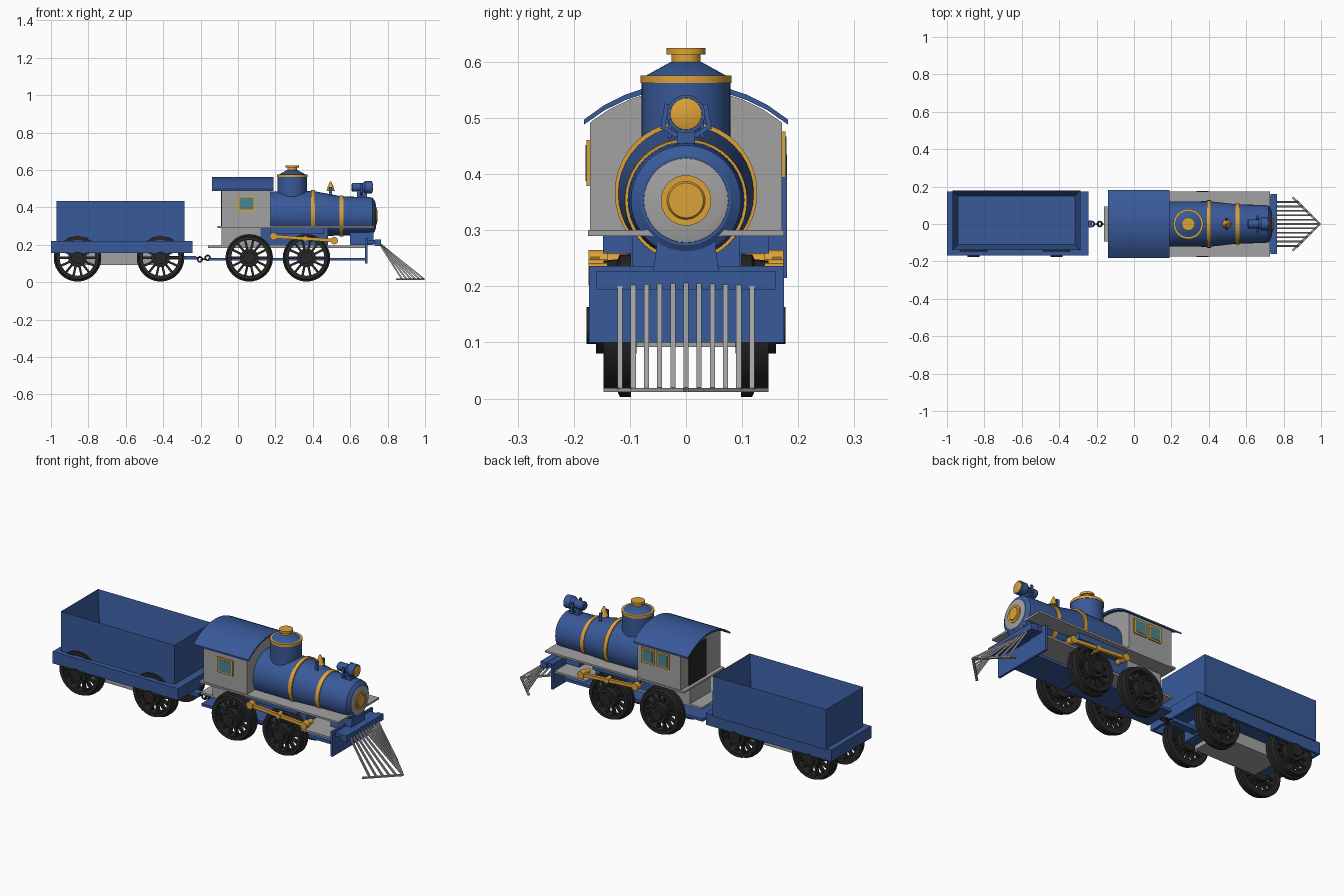
import bpy, bmesh, math
from mathutils import Vector, Matrix

if "Cube" in bpy.data.objects:
    bpy.data.objects.remove(bpy.data.objects["Cube"])


def colour(name, rgb):
    m = bpy.data.materials.new(name)
    m.diffuse_color = (*rgb, 1)
    m.use_nodes = True
    m.node_tree.nodes["Principled BSDF"].inputs["Base Color"].default_value = m.diffuse_color
    return m


BLUE = colour("blue", (0.04, 0.10, 0.32))
GOLD = colour("gold", (0.72, 0.36, 0.04))
GREY = colour("grey", (0.36, 0.36, 0.36))
BLACK = colour("black", (0.02, 0.02, 0.02))
GLASS = colour("teal glass", (0.07, 0.24, 0.28))


def finish(bm, name, mat):
    bmesh.ops.recalc_face_normals(bm, faces=bm.faces[:])
    me = bpy.data.meshes.new(name)
    bm.to_mesh(me)
    bm.free()
    me.materials.append(mat)
    me.polygons.foreach_set("use_smooth", [True] * len(me.polygons))
    me.set_sharp_from_angle(angle=math.radians(32))
    ob = bpy.data.objects.new(name, me)
    bpy.context.collection.objects.link(ob)
    return ob


def add_box(bm, x, y, z):
    m = Matrix.Translation(((x[0] + x[1]) / 2, (y[0] + y[1]) / 2, (z[0] + z[1]) / 2))
    m = m @ Matrix.Diagonal((x[1] - x[0], y[1] - y[0], z[1] - z[0], 1))
    return bmesh.ops.create_cube(bm, size=1, matrix=m)["verts"]


def box(name, mat, *extents):
    bm = bmesh.new()
    for e in extents:
        add_box(bm, *e)
    return finish(bm, name, mat)


def add_lathe(bm, axis, rings, c, n=32, closed=False):
    """Rings are (position along axis, radius, optional rise)."""
    loops = []
    for ring in rings:
        t, r = ring[:2]
        rise = ring[2] if len(ring) > 2 else 0
        loop = []
        for i in range(n):
            a = 2 * math.pi * i / n
            u, v = r * math.cos(a), r * math.sin(a)
            p = {"x": (t, u, v), "y": (u, t, v), "z": (u, v, t)}[axis]
            loop.append(bm.verts.new(Vector(p) + Vector(c) + Vector((0, 0, rise))))
        loops.append(loop)
    pairs = list(zip(loops, loops[1:]))
    if closed:
        pairs.append((loops[-1], loops[0]))
    else:
        bm.faces.new(loops[0])
        bm.faces.new(loops[-1])
    for a, b in pairs:
        for i in range(n):
            j = (i + 1) % n
            bm.faces.new((a[i], a[j], b[j], b[i]))


def lathe(name, mat, axis, rings, c, n=32, closed=False):
    bm = bmesh.new()
    add_lathe(bm, axis, rings, c, n, closed)
    return finish(bm, name, mat)


def add_bar(bm, a, b, w, h):
    a, b = Vector(a), Vector(b)
    d = b - a
    m = Matrix.Translation((a + b) / 2) @ d.to_track_quat("X", "Z").to_matrix().to_4x4()
    bmesh.ops.create_cube(bm, size=1, matrix=m @ Matrix.Diagonal((d.length, w, h, 1)))


def prism(name, mat, pts, x0, x1):
    bm = bmesh.new()
    f = bm.faces.new([bm.verts.new((x0, y, z)) for y, z in pts])
    top = bmesh.ops.extrude_face_region(bm, geom=[f])["geom"]
    vs = [v for v in top if isinstance(v, bmesh.types.BMVert)]
    bmesh.ops.translate(bm, vec=(x1 - x0, 0, 0), verts=vs)
    return finish(bm, name, mat)


def wheel(name, x, side):
    """Spoked wheel with flange, hub and axle cap."""
    bm = bmesh.new()
    c = (x, 0, 0.13)
    s = side
    add_lathe(bm, "y", [(s * .098, .127), (s * .118, .127), (s * .122, .118), (s * .147, .116),
                        (s * .147, .096), (s * .098, .096)], c, 32, True)
    add_lathe(bm, "y", [(s * .088, .05), (s * .16, .05), (s * .16, .033), (s * .177, .033)], c, 20)
    for i in range(14):
        a = 2 * math.pi * i / 14
        d = Vector((math.cos(a), 0, math.sin(a)))
        p = Vector((x, s * .122, .13))
        add_bar(bm, p + d * .04, p + d * .1, .018, .012)
    finish(bm, name, BLACK)


# Wheels and axles
for label, xs in (("tender", (-0.858, -0.414)), ("engine", (0.06, 0.366))):
    for k, x in enumerate(xs):
        for side, sn in ((-1, "right"), (1, "left")):
            wheel(f"{label}_wheel_{sn}_{k}", x, side)
        lathe(f"{label}_axle_{k}", BLACK, "y", [(-.09, .016), (.09, .016)], (x, 0, .13), 12)

# Tender: hollow bin on a skirted base
bm = bmesh.new()
add_box(bm, (-.97, -.286), (-.14, .18), (.215, .435))
top = max(bm.faces, key=lambda f: f.calc_center_median().z)
bmesh.ops.inset_region(bm, faces=[top], thickness=.042)
bmesh.ops.translate(bm, vec=(0, 0, -.17), verts=top.verts[:])
finish(bm, "tender_bin", BLUE)
box("tender_base", BLUE,
    ((-1, -.243), (-.168, .174), (.205, .22)),
    ((-1, -.243), (-.168, -.155), (.155, .215)), ((-1, -.243), (.161, .174), (.155, .215)),
    ((-1, -.985), (-.168, .174), (.155, .215)), ((-.258, -.243), (-.168, .174), (.155, .215)))
box("tender_bolsters", BLUE, *[((x - .03, x + .03), (-.085, .085), (.11, .21)) for x in (-.858, -.414)])
box("tender_underframe", GREY, ((-.82, -.45), (-.09, .09), (.092, .155)))
box("tender_drawbar", BLUE, ((-.4, -.225), (-.02, .02), (.12, .14)))

# Coupling chain
for i in range(4):
    bpy.ops.mesh.primitive_torus_add(major_radius=.013, minor_radius=.0045, major_segments=12,
                                     minor_segments=6, location=(-.225 + i * .021, 0, .13 - .008 * (i in (1, 2))),
                                     rotation=(math.pi / 2 * (i % 2), 0, 0))
    bpy.context.object.name = f"chain_link_{i}"
    bpy.context.object.data.materials.append(BLACK)

# Engine frame
box("engine_frame", BLUE, ((-.16, .69), (-.085, .085), (.115, .13)))
box("frame_deck", GREY, ((-.16, .69), (-.093, .093), (.184, .195)), ((.49, .68), (-.16, .16), (.184, .195)))
box("running_board", GREY, ((-.11, .728), (-.175, .175), (.29, .3)))
box("cab_underframe", GREY, ((-.088, .16), (-.093, .093), (.195, .29)))
box("firebox", BLUE, ((.12, .48), (-.095, .095), (.195, .29)), ((.17, .46), (-.148, .148), (.258, .29)))
box("front_plate", BLUE, ((.68, .692), (-.173, .175), (.1, .236)))
box("front_deck", BLUE, ((.69, .74), (-.15, .15), (.205, .225)))
box("buffer_beam", BLUE, ((.73, .765), (-.16, .16), (.194, .227)))
prism("smokebox_saddle", BLUE, [(-.062, .2), (.062, .2), (.05, .29), (-.05, .29)], .6, .725)

# Boiler, bands and front door
boiler = [(.17, .12, .365), (.4, .122, .366), (.56, .104, .354), (.7, .102, .353),
          (.72, .098, .353), (.732, .08, .353)]
lathe("boiler", BLUE, "x", boiler, (0, 0, 0), 40)
lathe("boiler_band_rear", GOLD, "x", [(.39, .127, .367), (.411, .127, .367)], (0, 0, 0), 40)
lathe("boiler_band_front", GOLD, "x", [(.542, .11, .354), (.563, .109, .353)], (0, 0, 0), 40)
lathe("boiler_front", GREY, "x", [(.725, .077), (.734, .075), (.738, .06)], (0, 0, .353))
lathe("boiler_door", GOLD, "x", [(.735, .045), (.742, .045), (.742, .034), (.746, .031)], (0, 0, .353))

# Steam dome chimney
D = (.29, 0, 0)
lathe("chimney_drum", BLUE, "z", [(.4, .079), (.562, .079)], D)
lathe("chimney_band", GOLD, "z", [(.562, .081), (.576, .081)], D)
lathe("chimney_cone", BLUE, "z", [(.574, .074), (.6, .027)], D)
lathe("chimney_cap", GOLD, "z", [(.598, .026), (.613, .026), (.613, .035), (.625, .035)], D)

# Bell on its bracket
lathe("bell", GOLD, "z", [(.487, .024), (.495, .019), (.515, .014), (.527, .008), (.537, .004)], (.495, 0, 0), 16)
box("bell_bracket", BLUE, ((.487, .503), (-.032, -.026), (.44, .51)), ((.487, .503), (.026, .032), (.44, .51)),
    ((.492, .498), (-.03, .03), (.503, .51)))

# Headlamp
lathe("headlamp", BLUE, "x", [(.607, .018), (.612, .023), (.665, .023), (.68, .034), (.716, .034)], (0, 0, .507), 24)
lathe("headlamp_lens", GOLD, "x", [(.71, .03), (.718, .028), (.722, .015)], (0, 0, .507), 24)
box("headlamp_stand", BLUE, ((.635, .69), (-.016, .016), (.44, .49)))
bm = bmesh.new()
for s in (-1, 1):
    add_bar(bm, (.66, s * .016, .468), (.66, s * .042, .485), .012, .008)
    add_bar(bm, (.66, s * .042, .48), (.66, s * .034, .525), .012, .008)
finish(bm, "headlamp_brackets", BLUE)

# Cab with arched roof
def arch(w, edge, crown, n=10):
    r = (w * w + (crown - edge) ** 2) / (2 * (crown - edge))
    ys = [w - 2 * w * i / n for i in range(n + 1)]
    return [(y, crown - r + math.sqrt(r * r - y * y)) for y in ys]


prism("cab", GREY, [(-.171, .295), (.171, .295)] + arch(.171, .492, .552), -.088, .174)
prism("cab_roof", BLUE, arch(.182, .497, .563) + arch(.182, .488, .553)[::-1], -.14, .19)
box("cab_doorway", BLACK, ((-.092, -.08), (-.045, .105), (.3, .5)))

# Cab windows: one on the right, two on the left
for k, (x, z, s) in enumerate(((.045, .42, -1), (.108, .435, 1), (.018, .435, 1))):
    hw = .047 if s < 0 else .038
    for part, mat, d, e in (("frame", GOLD, 0, .177), ("glass", GLASS, .009, .179)):
        ys = sorted((s * .17, s * e))
        box(f"cab_window_{part}_{k}", mat, ((x - hw + d, x + hw - d), ys, (z - .041 + d, z + .041 - d)))

# Drive rods with cylinders at each end
for s, sn in ((-1, "right"), (1, "left")):
    bm = bmesh.new()
    add_bar(bm, (.185, s * .162, .245), (.525, s * .162, .222), .016, .018)
    for x, z, r in ((.19, .245, .02), (.36, .233, .015), (.515, .222, .02)):
        add_lathe(bm, "y", [(s * .105, r * .7), (s * .14, r * .7), (s * .14, r), (s * .174, r)], (x, 0, z), 14)
    finish(bm, f"drive_rod_{sn}", GOLD)

# Pilot: slanted bars fanning down to a pointed foot
bm = bmesh.new()
for i in range(-5, 6):
    y = i * .0235
    add_bar(bm, (.755, y, .208), (.995 - abs(y), y, .016), .009, .009)
for s in (-1, 1):
    add_bar(bm, (.993, 0, .015), (.848, s * .143, .015), .012, .007)
finish(bm, "pilot", GREY)
